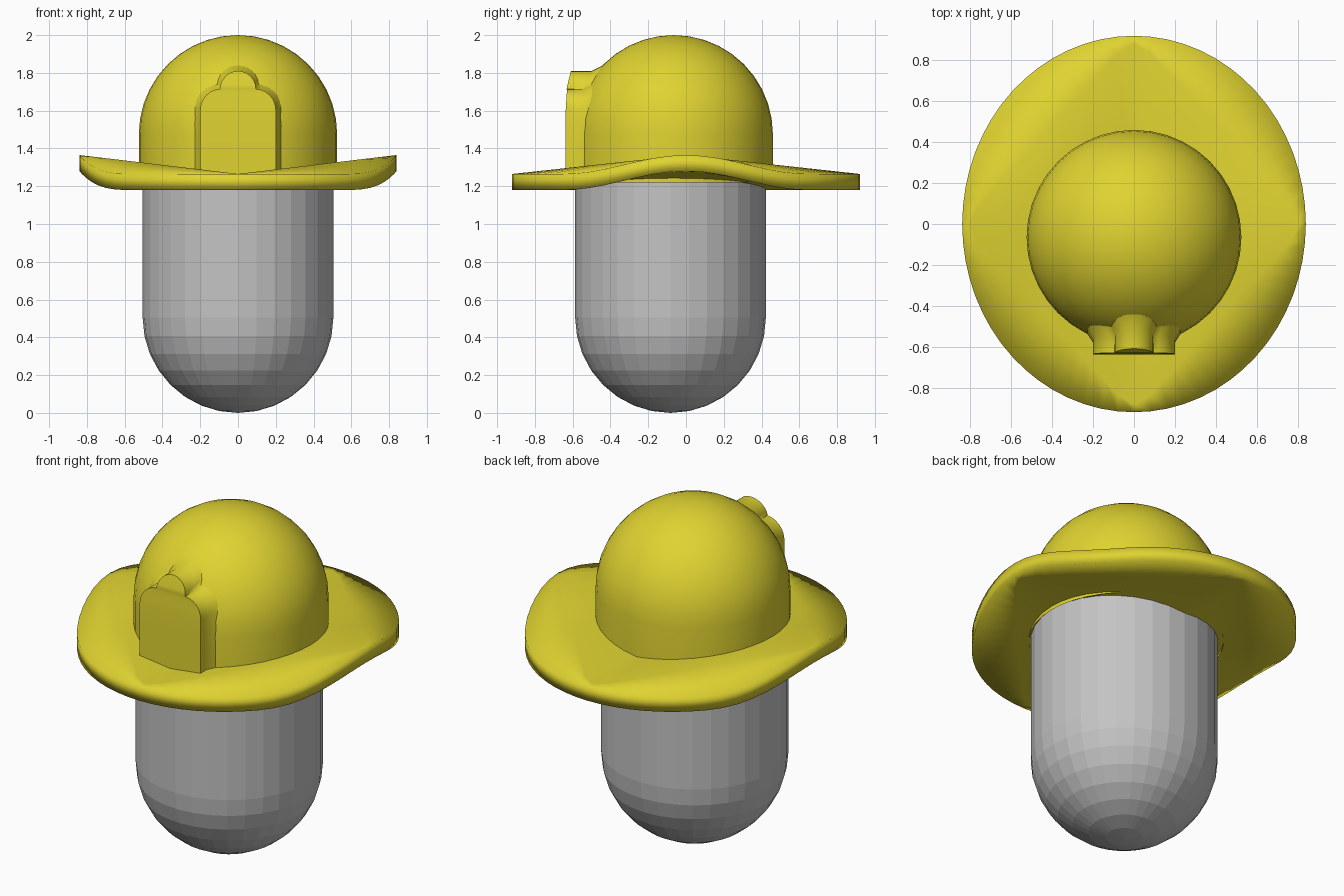
import bpy, bmesh, math
from math import sin, cos, pi, sqrt

if "Cube" in bpy.data.objects:
    bpy.data.objects.remove(bpy.data.objects["Cube"])

CY = -0.07          # front-back centre of body and crown
RIM = 0.085         # brim thickness


def material(name, rgb):
    m = bpy.data.materials.new(name)
    m.diffuse_color = (*rgb, 1)
    m.use_nodes = True
    m.node_tree.nodes["Principled BSDF"].inputs["Base Color"].default_value = m.diffuse_color
    return m


YELLOW = material("yellow", (0.74, 0.65, 0.03))
GREY = material("grey", (0.55, 0.55, 0.55))


def finish(name, bm, mat, smooth):
    bmesh.ops.recalc_face_normals(bm, faces=bm.faces)
    me = bpy.data.meshes.new(name)
    bm.to_mesh(me)
    bm.free()
    me.materials.append(mat)
    ob = bpy.data.objects.new(name, me)
    bpy.context.collection.objects.link(ob)
    for p in me.polygons:
        p.use_smooth = smooth
    return ob


def bridge(bm, a, b):
    n = len(a)
    for i in range(n):
        j = (i + 1) % n
        bm.faces.new((a[i], a[j], b[j], b[i]))


def fan(bm, loop, co):
    c = bm.verts.new(co)
    for i in range(len(loop)):
        bm.faces.new((loop[i], loop[(i + 1) % len(loop)], c))


def lathe(name, profile, cy, mat, smooth, top=None, bottom=None, n=32):
    bm = bmesh.new()
    loops = [[bm.verts.new((r * cos(2 * pi * i / n), cy + r * sin(2 * pi * i / n), z))
              for i in range(n)] for r, z in profile]
    for a, b in zip(loops, loops[1:]):
        bridge(bm, a, b)
    if bottom is not None:
        fan(bm, loops[0], (0, cy, bottom))
    if top is not None:
        fan(bm, loops[-1], (0, cy, top))
    return finish(name, bm, mat, smooth)


# Faceted capsule body
R = 0.505
arc = [(R * cos(k * pi / 16), R * sin(k * pi / 16)) for k in range(8)]
lathe("body", [(r, R - h) for r, h in reversed(arc)] + [(r, 1.36 + h) for r, h in arc],
      CY - 0.012, GREY, False, top=1.36 + R, bottom=0)

# Smooth hat crown
CR, CZ = 0.525, 1.475
lathe("hat_crown", [(CR, 1.22)] + [(CR * cos(k * pi / 20), CZ + CR * sin(k * pi / 20)) for k in range(10)],
      CY + 0.005, YELLOW, True, top=CZ + CR, n=40)


# Oval brim with turned-up sides
def brim_point(t, r):
    u, v = cos(t), sin(t)
    r0 = 1 / (abs(u) + abs(v))
    if r <= r0:
        h = 0.1 * abs(u) * r
    else:
        y = abs(v) * 0.92
        rim = 0.05 * (1 + cos(pi * y / 0.65)) if y < 0.65 else 0
        f = (r - r0) / (1 - r0)
        h = 0.1 * abs(u) * r0 * (1 - f) + rim * f
    return 0.84 * u * r, 0.92 * v * r, h


bm = bmesh.new()
N = 64
outer = []
for base in (1.18, 1.18 + RIM):
    loops = []
    for ring in range(3):
        loop = []
        for i in range(N):
            t = 2 * pi * i / N
            r0 = 1 / (abs(cos(t)) + abs(sin(t)))
            r = (0.5, min(r0, 0.96), 1.0)[ring]
            x, y, h = brim_point(t, r)
            if r == 1.0 and r0 > 0.9999:      # tips lie on both regions
                h = 0.1 * abs(cos(t))
            loop.append(bm.verts.new((x, y, base + h)))
        loops.append(loop)
    fan(bm, loops[0], (0, 0, base))
    bridge(bm, loops[0], loops[1])
    bridge(bm, loops[1], loops[2])
    outer.append(loops[2])
bridge(bm, outer[0], outer[1])
finish("hat_brim", bm, YELLOW, True)


# Three-lobed front badge, flared into the crown
def crown_y(x, z, rad):
    dz = max(0, z - CZ)
    return CY + 0.005 - sqrt(max(0.0, rad * rad - x * x - dz * dz))


def front_y(x, z):
    return -0.65 + 0.3 * x * x + 0.65 * max(0, z - 1.56) ** 2


half = [(0.2, 1.24), (0.2, 1.4), (0.2, 1.52)]
half += [(0.09 + 0.11 * cos(a), 1.605 + 0.11 * sin(a)) for a in (k * pi / 12 for k in range(6))]
half += [(0.095 * cos(a), 1.715 + 0.095 * sin(a)) for a in (k * pi / 12 for k in range(6))]
outline = half + [(0, 1.81)] + [(-x, z) for x, z in reversed(half)]

bm = bmesh.new()
front = [bm.verts.new((x, front_y(x, z), z)) for x, z in outline]
mid = [bm.verts.new((x, crown_y(x, z, CR) - 0.03, z)) for x, z in outline]
back = []
for x, z in outline:
    x2, z2 = x * 1.2, 1.5 + (z - 1.5) * (1.15 if z > 1.5 else 1)
    back.append(bm.verts.new((x2, crown_y(x2, z2, CR - 0.012), z2)))
bridge(bm, front, mid)
bridge(bm, mid, back)
# front face built as strips across the mirrored outline
n = len(front)
for i in range(n // 2):
    j, k = n - 1 - i, n - 2 - i
    if k > i + 1:
        bm.faces.new((front[i], front[i + 1], front[k], front[j]))
    else:
        bm.faces.new((front[i], front[i + 1], front[j]))
badge = finish("hat_badge", bm, YELLOW, True)
bpy.context.view_layer.objects.active = badge
badge.select_set(True)
bpy.ops.object.shade_smooth_by_angle(angle=math.radians(50))
